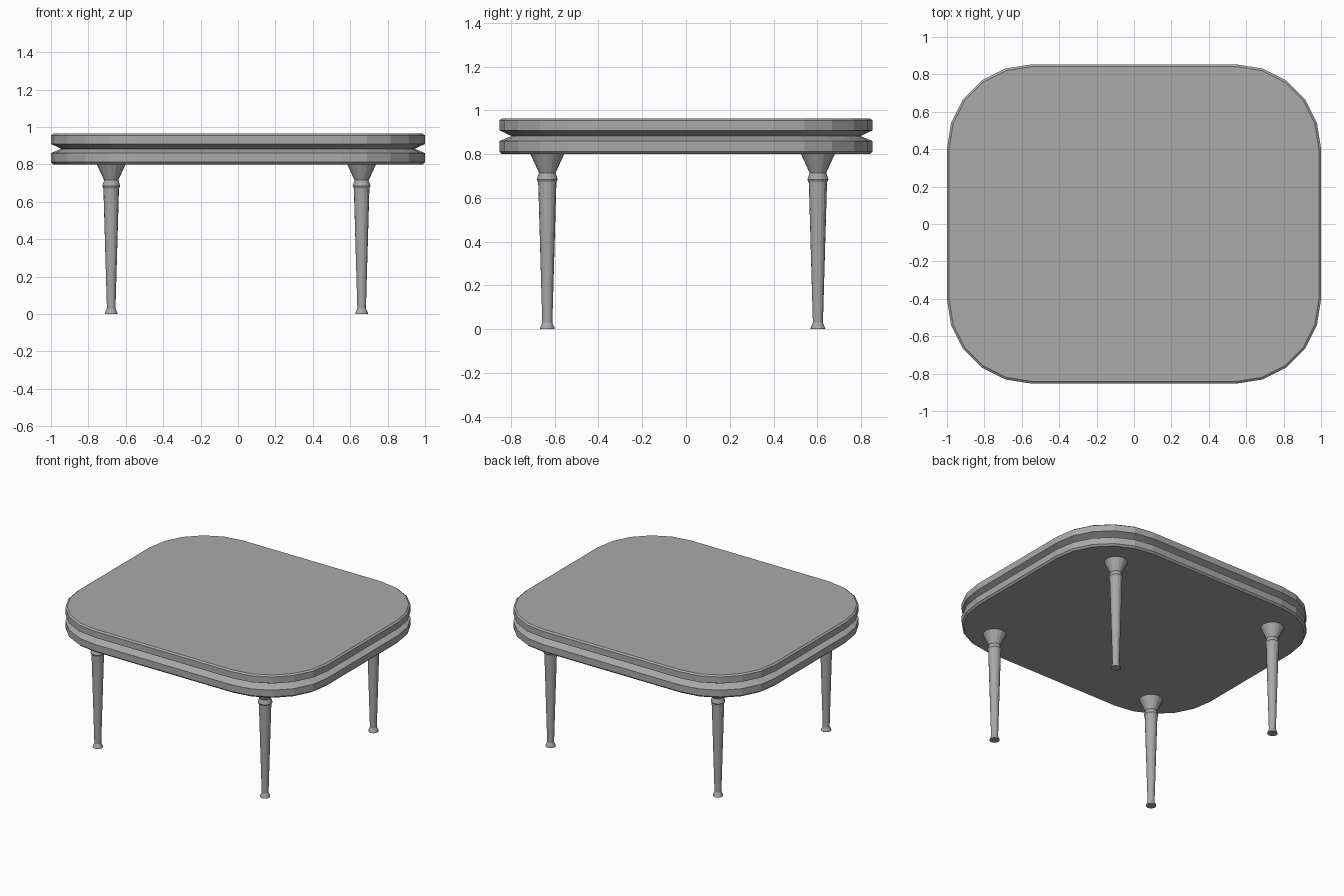
import bpy, bmesh, math

if "Cube" in bpy.data.objects:
    bpy.data.objects.remove(bpy.data.objects["Cube"])

grey = bpy.data.materials.new("plain grey")
grey.diffuse_color = (0.40, 0.40, 0.40, 1)
grey.use_nodes = True
grey.node_tree.nodes["Principled BSDF"].inputs["Base Color"].default_value = grey.diffuse_color


def loft(name, rings):
    """Skin a stack of closed rings and cap both ends."""
    bm = bmesh.new()
    loops = [[bm.verts.new(p) for p in ring] for ring in rings]
    n = len(loops[0])
    for a, b in zip(loops, loops[1:]):
        for i in range(n):
            j = (i + 1) % n
            bm.faces.new((a[i], a[j], b[j], b[i]))
    bm.faces.new(loops[0][::-1])
    bm.faces.new(loops[-1])
    bmesh.ops.recalc_face_normals(bm, faces=bm.faces)
    mesh = bpy.data.meshes.new(name)
    bm.to_mesh(mesh)
    bm.free()
    mesh.materials.append(grey)
    ob = bpy.data.objects.new(name, mesh)
    bpy.context.collection.objects.link(ob)
    return ob


def rounded_ring(inset, z, hx=1.0, hy=0.853, r=0.45, seg=5):
    """Rounded rectangle outline, pulled in by inset."""
    pts = []
    for q, (sx, sy) in enumerate([(1, 1), (-1, 1), (-1, -1), (1, -1)]):
        for k in range(seg + 1):
            a = math.pi / 2 * (q + k / seg)
            pts.append((sx * (hx - r) + (r - inset) * math.cos(a),
                        sy * (hy - r) + (r - inset) * math.sin(a), z))
    return pts


def circle_ring(cx, cy, r, z, sides=16):
    return [(cx + r * math.cos(2 * math.pi * i / sides),
             cy + r * math.sin(2 * math.pi * i / sides), z) for i in range(sides)]


# Tabletop: two bevelled slabs meeting in a V groove
top_profile = [(0.012, 0.80), (0.0, 0.812), (0.0, 0.86), (0.055, 0.883),
               (0.0, 0.909), (0.0, 0.955), (0.012, 0.964)]
loft("tabletop", [rounded_ring(i, z) for i, z in top_profile])

# Turned legs: foot, tapered shaft, collar, neck, flared cap
leg_profile = [(0.034, 0.0), (0.033, 0.006), (0.023, 0.03), (0.041, 0.65), (0.042, 0.672),
               (0.048, 0.684), (0.038, 0.715), (0.077, 0.80)]
for side, x in (("left", -0.678), ("right", 0.661)):
    for end, y in (("front", -0.634), ("back", 0.603)):
        loft(f"{end}_{side}_leg", [circle_ring(x, y, r, z) for r, z in leg_profile])
